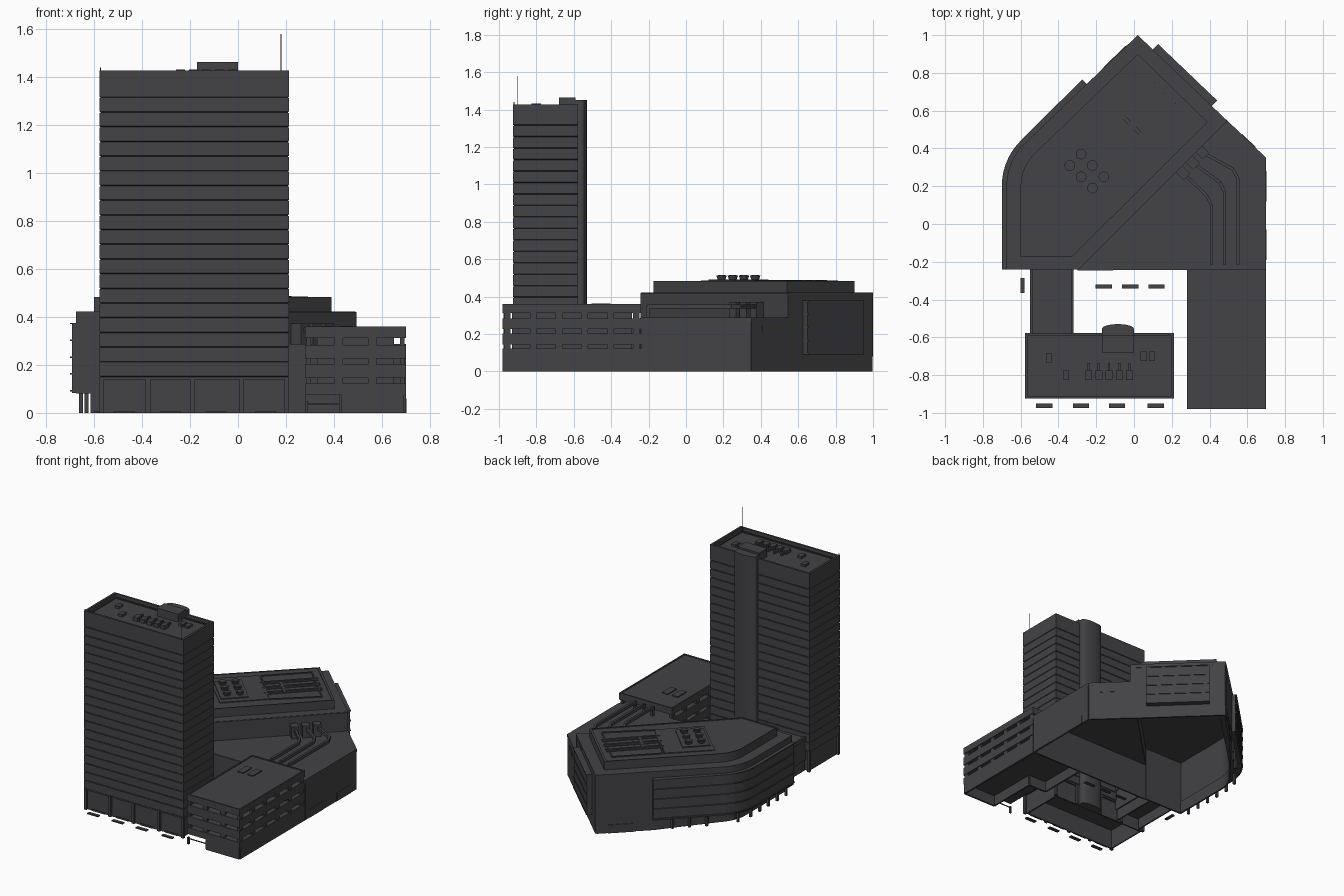
import bpy, bmesh, math
from mathutils import Vector

cube = bpy.data.objects.get("Cube")
if cube:
    bpy.data.objects.remove(cube)

GREY = (0.056, 0.055, 0.060, 1)
mat = bpy.data.materials.new("dark grey")
mat.use_nodes = True
mat.diffuse_color = GREY
mat.node_tree.nodes["Principled BSDF"].inputs["Base Color"].default_value = GREY


def finish(name, bm):
    bmesh.ops.recalc_face_normals(bm, faces=bm.faces)
    mesh = bpy.data.meshes.new(name)
    bm.to_mesh(mesh)
    bm.free()
    mesh.materials.append(mat)
    ob = bpy.data.objects.new(name, mesh)
    bpy.context.collection.objects.link(ob)
    return ob


def add_prism(bm, pts, z0, z1, top=None):
    low = [bm.verts.new((x, y, z0)) for x, y in pts]
    high = [bm.verts.new((x, y, z1)) for x, y in (top or pts)]
    bm.faces.new(low)
    bm.faces.new(high)
    for i in range(len(low)):
        j = (i + 1) % len(low)
        bm.faces.new((low[i], low[j], high[j], high[i]))


def prism(name, pts, z0, z1):
    bm = bmesh.new()
    add_prism(bm, pts, z0, z1)
    return finish(name, bm)


def rect(x0, x1, y0, y1):
    return [(x0, y0), (x1, y0), (x1, y1), (x0, y1)]


def inset(r, d):
    (x0, y0), _, (x1, y1), _ = r
    return rect(x0 + d, x1 - d, y0 + d, y1 - d)


def strip_pts(p, q, w):
    p, q = Vector(p), Vector(q)
    d = (q - p).normalized() * w / 2
    n = Vector((-d.y, d.x))
    return [tuple(v) for v in (p - n, q - n, q + n, p + n)]


def walls(name, path, w, z0, z1):
    """Thin wall or duct along an open path."""
    bm = bmesh.new()
    for p, q in zip(path, path[1:]):
        add_prism(bm, strip_pts(p, q, w), z0, z1)
    return finish(name, bm)


def boxes(name, centres, sx, sy, z0, z1):
    bm = bmesh.new()
    for x, y in centres:
        add_prism(bm, rect(x - sx / 2, x + sx / 2, y - sy / 2, y + sy / 2), z0, z1)
    return finish(name, bm)


def band(name, outer, inner, levels, closed=False):
    """Upright bands between two matching outlines."""
    bm = bmesh.new()
    n = len(outer)
    for z0, z1 in levels:
        for i in range(n if closed else n - 1):
            j = (i + 1) % n
            add_prism(bm, [outer[i], outer[j], inner[j], inner[i]], z0, z1)
    return finish(name, bm)


def rim(name, r, d, z0, z1):
    return band(name, r, inset(r, d), [(z0, z1)], True)


def cylinder(name, x, y, r, z0, z1, n=12, r_top=None):
    bm = bmesh.new()
    bmesh.ops.create_cone(bm, cap_ends=True, segments=n, radius1=r,
                          radius2=r_top or r, depth=z1 - z0)
    bmesh.ops.translate(bm, vec=(x, y, (z0 + z1) / 2), verts=bm.verts)
    return finish(name, bm)


# --- Tower: floors separated by thin grooves, each with a chamfered underside
tower = rect(-0.578, 0.213, -0.925, -0.577)
core = inset(tower, 0.005)
prism("tower_core", core, 0.14, 1.405)
bm = bmesh.new()
STEP = 0.0613
for k in range(20):
    z = 0.15 + k * STEP
    add_prism(bm, core, z, z + 0.004, tower)
    add_prism(bm, tower, z + 0.004, z + STEP - 0.002 if k < 19 else 1.405)
finish("tower_floors", bm)
rim("tower_parapet", tower, 0.014, 1.405, 1.428)
rim("tower_roof_curb", inset(tower, 0.03), 0.006, 1.405, 1.412)

# Hollow tower ground floor with columns
rim("tower_lobby", inset(tower, 0.015), 0.01, 0, 0.14)
boxes("tower_columns", [(x, y) for x in (-0.568, -0.375, -0.19, 0.015, 0.203)
                        for y in (-0.915, -0.587)], 0.02, 0.02, 0, 0.15)
boxes("lobby_doors", [(x, -0.912) for x in (-0.47, -0.28, -0.09, 0.11)], 0.1, 0.006, 0, 0.012)

# Rounded lift shaft and roof plant
arc = [(-0.085 + 0.085 * math.cos(a), -0.555 + 0.025 * math.sin(a))
       for a in [math.pi * i / 12 for i in range(13)]]
prism("lift_shaft", [(-0.17, -0.6), (0, -0.6)] + arc, 0, 1.45)
prism("lift_housing", rect(-0.17, 0, -0.68, -0.59), 1.405, 1.463)
boxes("roof_units", [(-0.24 + 0.054 * i, -0.8) for i in range(5)], 0.036, 0.05, 1.4, 1.432)
boxes("roof_unit_pipes", [(-0.24 + 0.054 * i, -0.757) for i in range(5)], 0.012, 0.04, 1.4, 1.424)
boxes("roof_hatches", [(-0.45, -0.71), (-0.36, -0.8), (0.05, -0.7), (0.095, -0.7)],
      0.032, 0.048, 1.4, 1.422)
cylinder("antenna", 0.18, -0.9, 0.002, 1.4, 1.58, 6)
cylinder("short_antenna", -0.573, -0.92, 0.002, 1.4, 1.44, 6)

# --- Link between tower and rear hall
link = rect(-0.55, -0.32, -0.59, -0.23)
prism("link_body", inset(link, 0.006), 0.08, 0.24)
rim("link_parapet", link, 0.012, 0.225, 0.25)
for side in (-0.53, -0.34):
    walls("link_wall", [(side, -0.58), (side, -0.24)], 0.01, 0, 0.08)

# --- Right wing: stacked bands with columns in the gaps
wing = rect(0.28, 0.7, -0.98, -0.24)
bm = bmesh.new()
for z0, z1 in ((0.075, 0.122), (0.145, 0.203), (0.226, 0.284), (0.312, 0.355)):
    add_prism(bm, wing, z0, z1)
finish("wing_bands", bm)
prism("wing_core", inset(wing, 0.05), 0.1, 0.34)
ys = [-0.955 + 0.138 * i for i in range(6)]
boxes("wing_side_columns", [(x, y) for x in (0.295, 0.685) for y in ys], 0.02, 0.035, 0.1, 0.34)
boxes("wing_front_columns", [(0.42, -0.965), (0.56, -0.965)], 0.035, 0.02, 0.1, 0.34)
rim("wing_parapet", wing, 0.01, 0.35, 0.36)
boxes("wing_skylights", [(0.372, -0.455), (0.45, -0.455)], 0.045, 0.1, 0.35, 0.362)
walls("wing_ground_wall", [(0.43, -0.973), (0.693, -0.973), (0.693, -0.24)], 0.014, 0, 0.08)
walls("wing_inner_wall", [(0.43, -0.973), (0.43, -0.6), (0.287, -0.6), (0.287, -0.24)],
      0.012, 0, 0.08)
walls("entrance_barrier", [(0.285, -0.965), (0.42, -0.965)], 0.005, 0.033, 0.039)
boxes("barrier_post", [(0.287, -0.972)], 0.012, 0.012, 0, 0.05)


# --- Rear hall: hollow shell, high part with a curved corner
def curved_side(d):
    """Left edge from the front to the straight back wall, moved inward by d."""
    c, r = (-0.36, 0.2), 0.34 - d
    return [(-0.7 + d, -0.24)] + [
        (c[0] - r * math.cos(a), c[1] + r * math.sin(a))
        for a in [math.radians(45) * i / 10 for i in range(11)]]


APEX, CORNER = (0.02, 1.0), (0.7, 0.35)
JOIN, BEND = (0.49, 0.55), (-0.30, -0.24)
high = [BEND, JOIN, APEX] + curved_side(0.025)[::-1]
prism("hall_high_roof", high, 0.395, 0.422)
band("hall_left_wall", curved_side(0.025) + [APEX], curved_side(0.09) + [(0.02, 0.92)],
     [(0.08, 0.4)])
walls("hall_step_wall", [BEND, JOIN], 0.012, 0.27, 0.42)
tier = [(-0.33, -0.175), (0.39, 0.54), (0.02, 0.9)] + [
    (x, max(y, -0.175)) for x, y in curved_side(0.1)[::-1]]
prism("hall_upper_tier", tier, 0.42, 0.479)
mid = sum((Vector(p) for p in tier), Vector((0, 0))) / len(tier)
band("hall_tier_rim", tier, [tuple(mid + (Vector(p) - mid) * 0.98) for p in tier],
     [(0.478, 0.484)], True)

# Curved facade with thin ledges
for name, d, levels in (
        ("curved_facade", 0.008, [(0.082, 0.372)]),
        ("facade_ledges", 0, [(0.09 + 0.07 * i, 0.096 + 0.07 * i) for i in range(5)])):
    band(name, curved_side(d) + [(-0.275 + d * 0.7, 0.765 - d * 0.7)],
         curved_side(0.05) + [(-0.24, 0.73)], levels)
legs = [(-0.655, -0.2 + 0.1 * i) for i in range(5)]
legs += [curved_side(0.045)[6], (-0.5, 0.48), (-0.42, 0.56), (-0.34, 0.64)]
boxes("facade_legs", legs, 0.016, 0.016, 0, 0.09)

# Outer walls and recessed ground floor wall
walls("hall_back_left_ground", [(0.02, 0.99), (-0.26, 0.72)], 0.012, 0, 0.09)
walls("hall_recessed_wall", [(-0.25, 0.73)] + curved_side(0.09)[::-1], 0.012, 0, 0.09)
walls("hall_back_right_wall", [(0.484, 0.544), (0.02, 0.992)], 0.012, 0, 0.42)
walls("hall_right_wall", [(0.694, -0.235), (0.694, 0.347), (0.484, 0.549)], 0.012, 0, 0.286)
walls("hall_front_wall_low", [BEND, (0.694, -0.234)], 0.012, 0, 0.286)
walls("hall_front_wall_high", [(-0.61, -0.234), (-0.30, -0.234)], 0.012, 0, 0.42)
prism("hall_low_roof", [BEND, (0.7, -0.24), CORNER, JOIN], 0.268, 0.288)

# Doors and windows
for y0, y1 in ((-0.19, -0.03), (0.12, 0.28)):
    walls("right_door", [(0.7, y0), (0.7, y1)], 0.004, 0, 0.06)
walls("rear_window", [(0.641, 0.405), (0.571, 0.473)], 0.008, 0.21, 0.245)
walls("back_door", [(-0.04, 0.943), (-0.16, 0.828)], 0.006, 0, 0.06)

# Louvred panel on the rear right wall
walls("louvre_panel", [(0.112, 0.937), (0.425, 0.638)], 0.034, 0.09, 0.378)
for i in range(5):
    z = 0.09 + i * 0.0705
    walls("louvre_slat", [(0.112, 0.937), (0.425, 0.638)], 0.044, z, z + 0.007)

# --- Roof plant on the upper tier
prism("fan_platform", [(-0.47, 0.34), (-0.2, 0.08), (0.03, 0.31), (-0.23, 0.57)], 0.476, 0.485)
prism("fan_base", [(-0.41, 0.31), (-0.22, 0.12), (-0.09, 0.25), (-0.28, 0.44)], 0.484, 0.492)
for i in range(3):
    for j in range(2):
        x, y = -0.34 + 0.06 * (i + j), 0.31 - 0.06 * (i - j)
        cylinder("roof_fan", x, y, 0.02, 0.49, 0.512, 16, 0.028)
        cylinder("fan_hub", x, y, 0.02, 0.512, 0.516, 16)
yard = [(-0.22, 0.575), (0.02, 0.81), (0.29, 0.54), (0.03, 0.31)]
walls("yard_curb", yard + yard[:1], 0.008, 0.476, 0.486)
for i in range(3):
    x, y = -0.16 + 0.055 * i, 0.48 - 0.055 * i
    walls("roof_duct", [(x, y), (x + 0.27, y + 0.27)], 0.04, 0.476, 0.484)
    walls("duct_rail", [(x, y), (x + 0.27, y + 0.27)], 0.008, 0.482, 0.488)
walls("duct_cross", [(-0.06, 0.57), (0.05, 0.46)], 0.02, 0.476, 0.487)

# Raised bent ducts above the low roof, dropping at the front
for i in range(3):
    x, y = 0.41 + 0.07 * i, 0.11 + 0.07 * i
    s = (0.26 + 0.05 * i, 0.27 + 0.055 * i)
    walls("bent_duct", [s, (x - 0.025, y + 0.04), (x, y - 0.01), (x, -0.205)],
          0.016, 0.335, 0.357)
    boxes("duct_drop", [(x, -0.205)], 0.016, 0.02, 0.28, 0.35)
    walls("duct_box", [(s[0] - 0.03, s[1] + 0.03), (s[0] + 0.02, s[1] - 0.02)],
          0.05, 0.28, 0.372)

# --- Low planters on the ground
boxes("front_planters", [(x, -0.962) for x in (-0.475, -0.28, -0.09, 0.115)],
      0.085, 0.024, 0, 0.008)
boxes("court_planters", [(x, -0.33) for x in (-0.16, -0.02, 0.12)], 0.085, 0.022, 0, 0.008)
boxes("side_planter", [(-0.59, -0.325)], 0.022, 0.08, 0, 0.008)
